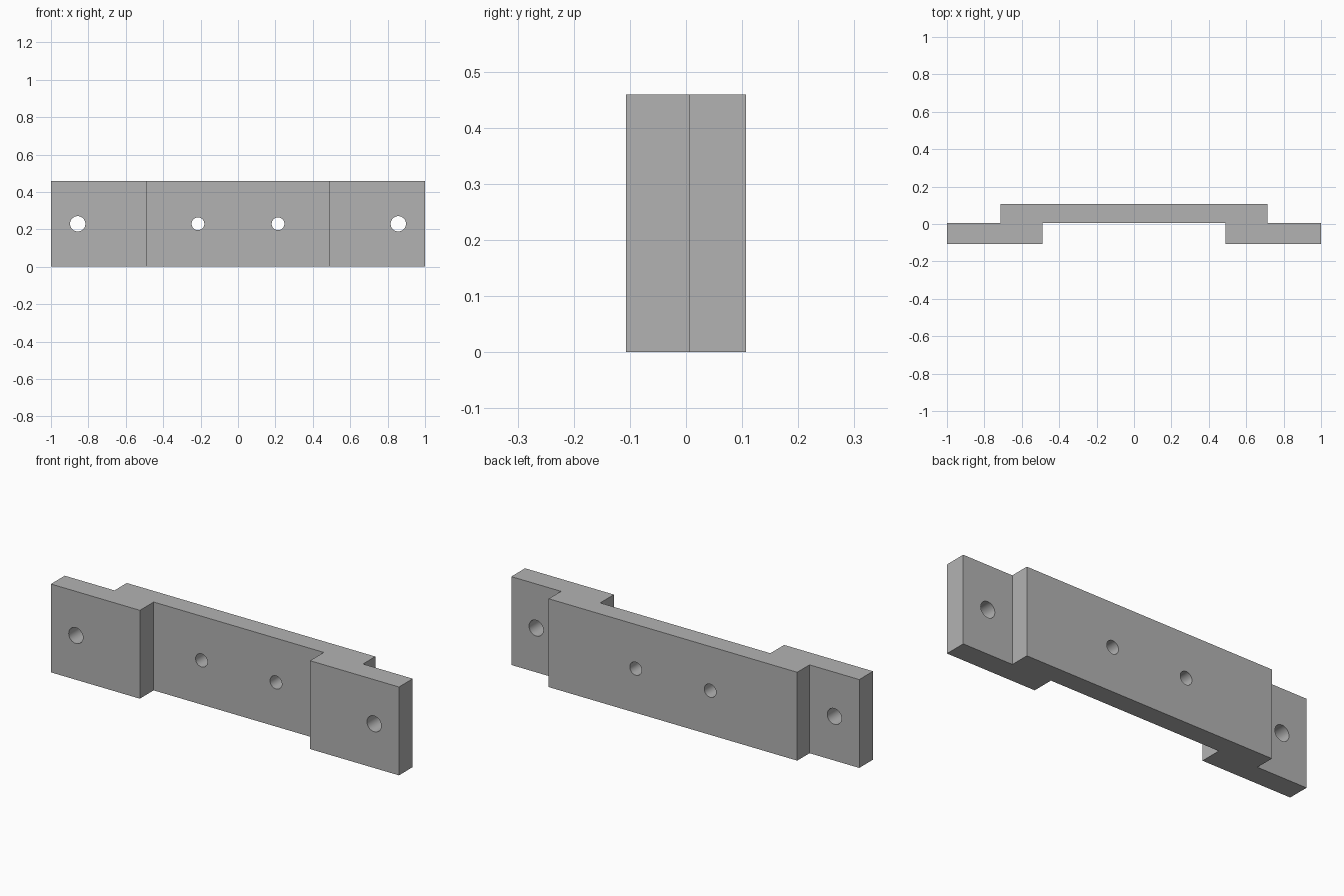
import bpy, bmesh, math

HEIGHT = 0.459
FRONT, STEP, BACK = -0.107, 0.006, 0.107

cube = bpy.data.objects.get("Cube")
if cube:
    bpy.data.objects.remove(cube, do_unlink=True)

# Single grey material
grey = bpy.data.materials.new("plain grey")
grey.use_nodes = True
colour = (0.45, 0.45, 0.45, 1)
grey.diffuse_color = colour
grey.node_tree.nodes["Principled BSDF"].inputs["Base Color"].default_value = colour

# Stepped plan outline: right half, then its mirror image
half = [(0.489, STEP), (0.489, FRONT), (1, FRONT), (1, STEP), (0.714, STEP), (0.714, BACK)]
outline = half + [(-x, y) for x, y in reversed(half)]

# Bracket body extruded upward from the outline
bm = bmesh.new()
base = bm.faces.new([bm.verts.new((x, y, 0)) for x, y in outline])
result = bmesh.ops.extrude_face_region(bm, geom=[base])
top = [v for v in result["geom"] if isinstance(v, bmesh.types.BMVert)]
bmesh.ops.translate(bm, vec=(0, 0, HEIGHT), verts=top)
bmesh.ops.recalc_face_normals(bm, faces=bm.faces)
mesh = bpy.data.meshes.new("mounting_bracket")
bm.to_mesh(mesh)
bm.free()
bracket = bpy.data.objects.new("mounting_bracket", mesh)
bpy.context.collection.objects.link(bracket)
mesh.materials.append(grey)


def drill(x, radius):
    """Cut a round hole through the bracket from front to back."""
    bpy.ops.mesh.primitive_cylinder_add(vertices=48, radius=radius, depth=0.5,
                                        location=(x, 0, HEIGHT / 2),
                                        rotation=(math.pi / 2, 0, 0))
    cutter = bpy.context.object
    cutter.name = "hole_cutter"
    cutter.hide_render = True
    cutter.data.materials.append(grey)
    bpy.context.view_layer.objects.active = bracket
    mod = bracket.modifiers.new("hole", 'BOOLEAN')
    mod.operation = 'DIFFERENCE'
    mod.solver = 'EXACT'
    mod.object = cutter
    bpy.ops.object.modifier_apply(modifier=mod.name)
    bpy.data.objects.remove(cutter, do_unlink=True)


# Larger holes in the end tabs, smaller ones in the middle
for side in (-1, 1):
    drill(side * 0.857, 0.041)
    drill(side * 0.214, 0.034)

# Smooth hole walls, sharp edges elsewhere
bpy.ops.object.select_all(action='DESELECT')
bracket.select_set(True)
bpy.context.view_layer.objects.active = bracket
bpy.ops.object.shade_smooth_by_angle(angle=math.radians(30))
